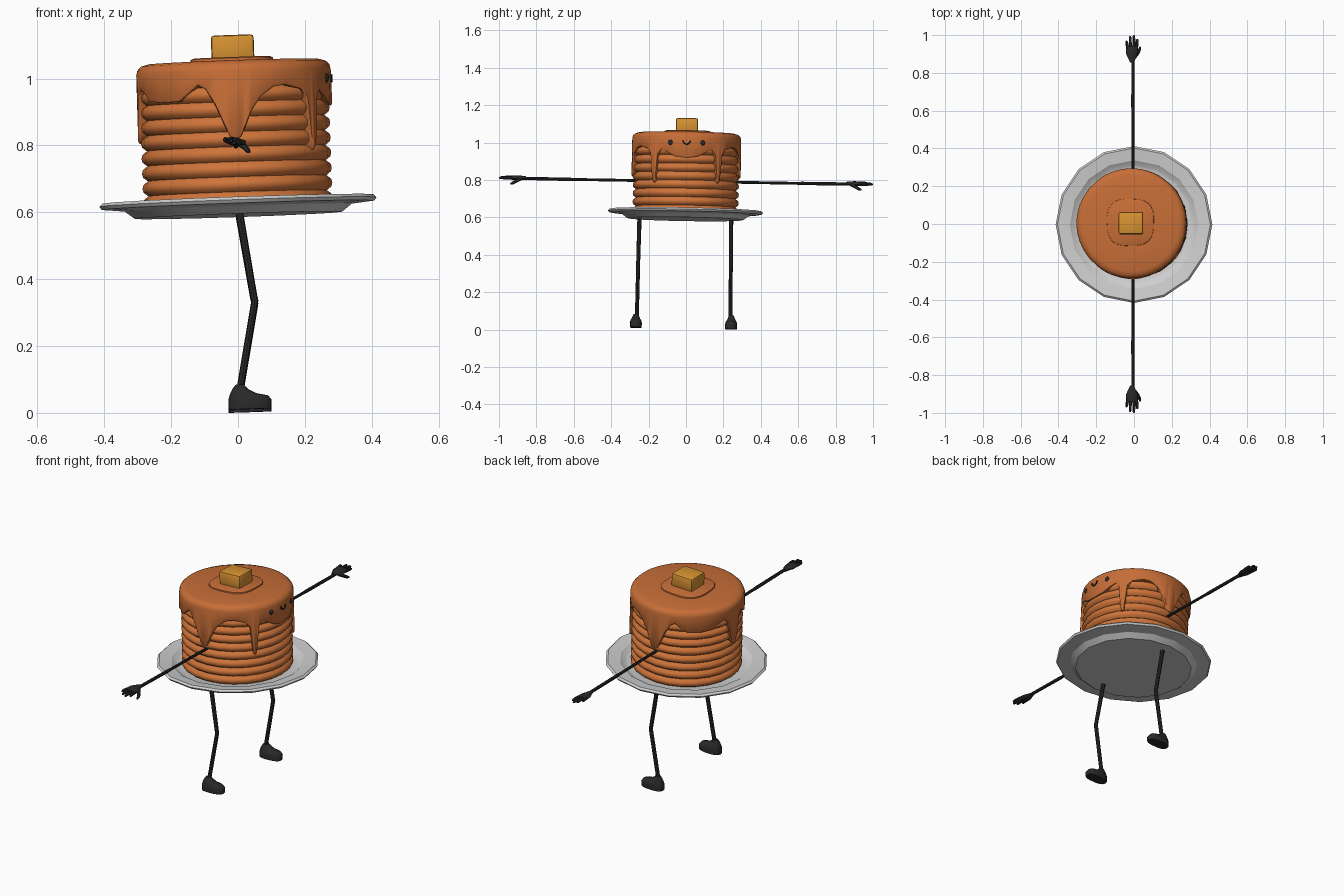
import bpy, bmesh, math
from mathutils import Matrix, Vector

if "Cube" in bpy.data.objects:
    bpy.data.objects.remove(bpy.data.objects["Cube"])

# whole figure leans slightly
PIVOT = Vector((0, 0, 0.63))
TILT = (Matrix.Translation(PIVOT + Vector((0, -0.003, 0)))
        @ Matrix.Rotation(math.radians(-1), 4, 'X')
        @ Matrix.Rotation(math.radians(-2), 4, 'Y')
        @ Matrix.Translation(-PIVOT))


def material(name, rgb):
    m = bpy.data.materials.new(name)
    m.diffuse_color = (*rgb, 1)
    m.use_nodes = True
    m.node_tree.nodes["Principled BSDF"].inputs["Base Color"].default_value = m.diffuse_color
    return m


PANCAKE = material("pancake_orange", (0.62, 0.175, 0.042))
SYRUP = material("syrup_orange", (0.57, 0.155, 0.038))
BUTTER = material("butter_yellow", (0.68, 0.29, 0.032))
PLATE = material("plate_grey", (0.62, 0.62, 0.62))
BLACK = material("limb_black", (0.022, 0.022, 0.022))


def finish(name, bm, mat, angle=40):
    bmesh.ops.recalc_face_normals(bm, faces=bm.faces)
    me = bpy.data.meshes.new(name)
    bm.to_mesh(me)
    bm.free()
    me.materials.append(mat)
    for p in me.polygons:
        p.use_smooth = True
    me.set_sharp_from_angle(angle=math.radians(angle))
    ob = bpy.data.objects.new(name, me)
    bpy.context.collection.objects.link(ob)
    ob.matrix_world = TILT
    return ob


def skin(bm, rings):
    """Join rings of equal point count and cap both ends."""
    vs = [[bm.verts.new(p) for p in r] for r in rings]
    n = len(vs[0])
    for a, b in zip(vs, vs[1:]):
        for i in range(n):
            j = (i + 1) % n
            bm.faces.new((a[i], a[j], b[j], b[i]))
    bm.faces.new(vs[0])
    bm.faces.new(vs[-1])


def lathe(profile, n):
    return [[(r * math.cos(math.tau * i / n), r * math.sin(math.tau * i / n), z)
             for i in range(n)] for r, z in profile]


def tube(bm, pts, radii, n=8):
    pts = [Vector(p) for p in pts]
    rings = []
    for k, p in enumerate(pts):
        d = (pts[min(k + 1, len(pts) - 1)] - pts[max(k - 1, 0)]).normalized()
        ref = Vector((0, 0, 1)) if abs(d.z) < 0.7 else Vector((0, 1, 0))
        u = d.cross(ref).normalized()
        v = d.cross(u)
        rings.append([p + radii[k] * (u * math.cos(math.tau * i / n) + v * math.sin(math.tau * i / n))
                      for i in range(n)])
    skin(bm, rings)


# plate
bm = bmesh.new()
skin(bm, lathe([(0.31, 0.591), (0.34, 0.614), (0.408, 0.621), (0.415, 0.631), (0.405, 0.64),
                (0.34, 0.632), (0.315, 0.614), (0.30, 0.61)], 16))
finish("plate", bm, PLATE, 25)

# stack of nine pancakes as one ridged turning
bm = bmesh.new()
prof = []
for k in range(9):
    z = 0.612 + k * 0.045
    prof += [(0.267, z), (0.281, z + 0.011), (0.284, z + 0.0225), (0.281, z + 0.034)]
skin(bm, lathe(prof + [(0.267, 1.017)], 24))
finish("pancake_stack", bm, PANCAKE, 50)

# syrup cap: lower edge height by angle from the face, mirrored left and right
EDGE = [(0, .91), (12, .917), (22, .942), (28, .955), (32, .93), (34, .82), (35.2, .785), (36.5, .777),
        (37.8, .785), (39, .82), (41, .925), (46, .96), (58, .973), (66, .968), (74, .94), (80, .9),
        (84, .85), (87, .82), (90, .814), (93, .82), (96, .85), (101, .91), (107, .965), (112, .98),
        (118, .957), (125, .933), (140, .932), (152, .938), (160, .967), (166, .975), (171, .95),
        (175, .85), (177.5, .822), (180, .815)]
columns = EDGE + [(360 - a, z) for a, z in reversed(EDGE[1:-1])]


def cap_ring(r, height):
    return [(r * math.cos(math.radians(a)), r * math.sin(math.radians(a)), height(z)) for a, z in columns]


bm = bmesh.new()
skin(bm, [cap_ring(0.266, lambda z: z), cap_ring(0.288, lambda z: z),
          cap_ring(0.292, lambda z: z + 0.007), cap_ring(0.291, lambda z: 1.02),
          cap_ring(0.287, lambda z: 1.034), cap_ring(0.276, lambda z: 1.045),
          cap_ring(0.255, lambda z: 1.051), cap_ring(0.12, lambda z: 1.054)])
finish("syrup_cap", bm, SYRUP, 45)

# syrup pool under the butter
bm = bmesh.new()
rings = []
for scale, z in ((1, 1.05), (0.99, 1.06), (0.94, 1.063)):
    ring = []
    for i in range(24):
        a = math.tau * i / 24
        r = scale * (0.132 - 0.008 * math.cos(4 * a) + 0.006 * math.cos(a - 2.3))
        ring.append((r * math.cos(a), r * math.sin(a), z))
    rings.append(ring)
skin(bm, rings)
finish("syrup_pool", bm, SYRUP)

# butter pat
bm = bmesh.new()
bmesh.ops.create_cube(bm, size=1, matrix=Matrix.Translation((0, 0, 1.092))
                      @ Matrix.Diagonal((0.128, 0.118, 0.076, 1)))
bmesh.ops.bevel(bm, geom=bm.edges[:], offset=0.009, segments=2, affect='EDGES', profile=0.5)
finish("butter", bm, BUTTER)

# smile
bm = bmesh.new()
path = []
for i in range(9):
    t = math.pi * (1 + i / 8)
    y = 0.02 * math.cos(t)
    path.append((math.sqrt(0.291 ** 2 - y * y), y, 1.002 + 0.02 * math.sin(t)))
tube(bm, path, [0.005] * 9, 6)
finish("smile", bm, BLACK)

for side, s in (("left", 1), ("right", -1)):
    # eye
    bm = bmesh.new()
    a = s * math.asin(0.087 / 0.291)
    bmesh.ops.create_uvsphere(bm, u_segments=12, v_segments=8, radius=1,
                              matrix=Matrix.Rotation(a, 4, 'Z') @ Matrix.Translation((0.289, 0, 0.991))
                              @ Matrix.Diagonal((0.008, 0.013, 0.014, 1)))
    finish(side + "_eye", bm, BLACK)

    # arm with a slight elbow
    bm = bmesh.new()
    tube(bm, [(0, s * 0.26, 0.793), (0, s * 0.59, 0.793), (0, s * 0.62, 0.793), (0, s * 0.87, 0.794)],
         [0.0075, 0.0075, 0.009, 0.0085])
    finish(side + "_arm", bm, BLACK)

    # hand: flattened palm, four fingers and a thumb, turned so the thumb hangs forward
    bm = bmesh.new()
    rings = []
    for y, w, h in ((0.855, 0.01, 0.009), (0.875, 0.019, 0.011), (0.90, 0.031, 0.013),
                    (0.925, 0.033, 0.012), (0.94, 0.029, 0.009)):
        rings.append([(w * math.cos(math.tau * i / 10) - 0.003, s * y, h * math.sin(math.tau * i / 10))
                      for i in range(10)])
    skin(bm, rings)
    for x, tip in ((-0.03, 0.97), (-0.012, 0.994), (0.007, 0.999), (0.024, 0.98)):
        tube(bm, [(x * 0.85, s * 0.925, 0), (x, s * 0.955, 0.001), (x * 1.05, s * (tip - 0.006), 0),
                  (x * 1.05, s * tip, -0.001)], [0.0085, 0.008, 0.007, 0.004], 6)
    tube(bm, [(0.012, s * 0.885, -0.003), (0.03, s * 0.905, -0.012), (0.041, s * 0.925, -0.022),
              (0.045, s * 0.938, -0.026)], [0.01, 0.009, 0.008, 0.004], 6)
    bmesh.ops.transform(bm, verts=bm.verts, matrix=Matrix.Translation((-0.002, 0, 0.796))
                        @ Matrix.Rotation(math.radians(10), 4, 'Y'))
    finish(side + "_hand", bm, BLACK)

    # bent leg
    bm = bmesh.new()
    tube(bm, [(0.002, s * 0.245, 0.60), (0.037, s * 0.248, 0.345), (0.04, s * 0.248, 0.33),
              (0.037, s * 0.248, 0.315), (-0.015, s * 0.25, 0.06)],
         [0.0115, 0.0105, 0.0105, 0.0105, 0.0105])
    finish(side + "_leg", bm, BLACK)

    # shoe: stacked outlines from sole to ankle (height, heel, toe, half width)
    bm = bmesh.new()
    rings = []
    for z, heel, toe, w in ((0.006, -0.05, 0.079, 0.032), (0.032, -0.05, 0.08, 0.033),
                            (0.045, -0.047, 0.07, 0.029), (0.053, -0.044, 0.035, 0.024),
                            (0.065, -0.038, 0.012, 0.019), (0.08, -0.027, -0.002, 0.013)):
        ring = []
        for i in range(14):
            c, d = math.cos(math.tau * i / 14), math.sin(math.tau * i / 14)
            e = 0.75  # squarer than an ellipse
            ring.append(((heel + toe) / 2 + (toe - heel) / 2 * math.copysign(abs(c) ** e, c),
                         s * 0.255 + w * math.copysign(abs(d) ** e, d), z))
        rings.append(ring)
    skin(bm, rings)
    finish(side + "_shoe", bm, BLACK)
